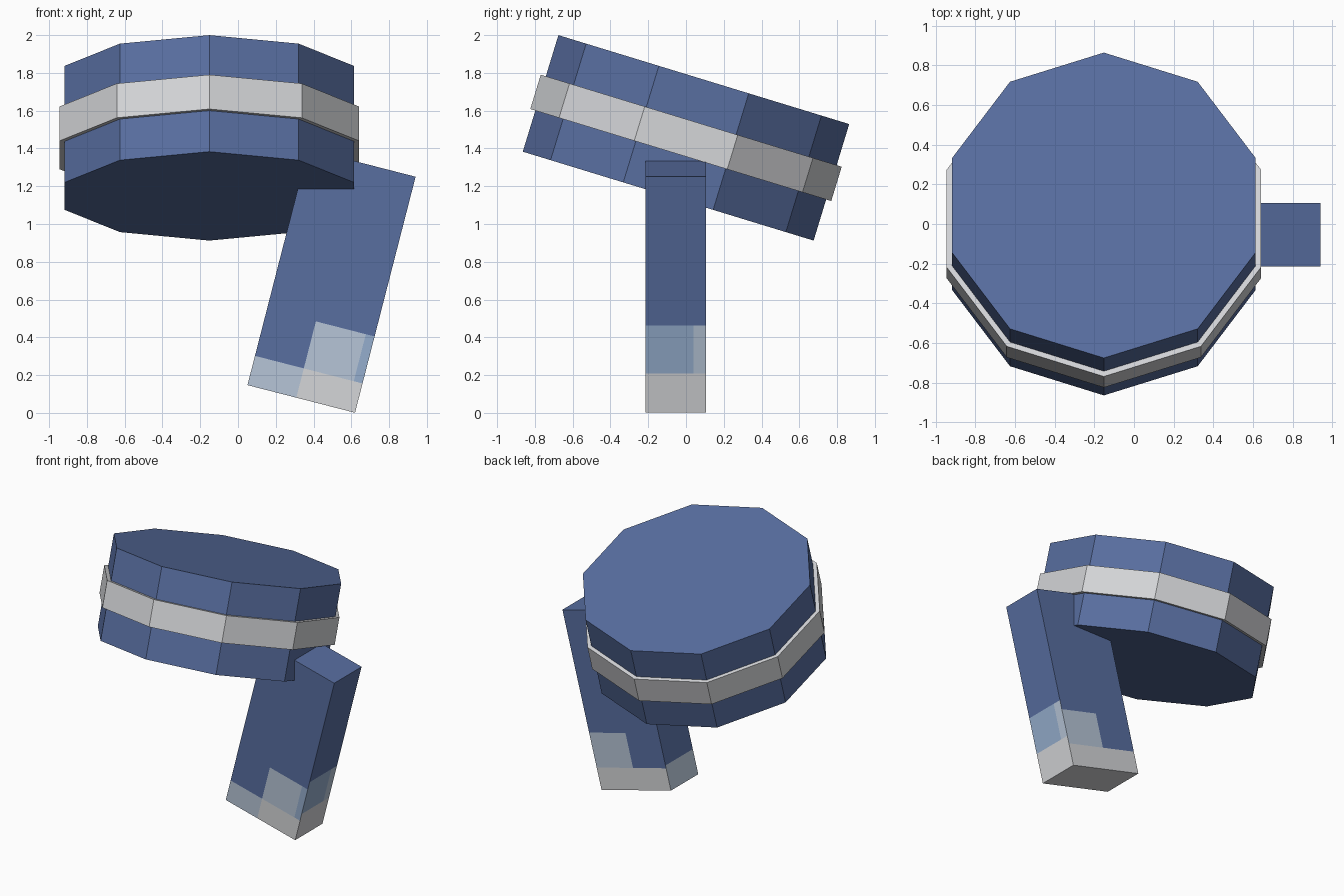
import bpy, bmesh, math

if "Cube" in bpy.data.objects:
    bpy.data.objects.remove(bpy.data.objects["Cube"])


def material(name, rgb):
    mat = bpy.data.materials.new(name)
    mat.diffuse_color = (*rgb, 1.0)
    mat.use_nodes = True
    mat.node_tree.nodes["Principled BSDF"].inputs["Base Color"].default_value = mat.diffuse_color
    return mat


BLUE = material("slate blue", (0.098, 0.156, 0.352))
GREY = material("light grey", (0.66, 0.67, 0.69))
PALE = material("pale blue", (0.47, 0.56, 0.68))
MID = material("mid blue", (0.30, 0.42, 0.61))


# Tilted ten-sided head with a raised band around its middle
def drum(name, radius, height, mat):
    bpy.ops.mesh.primitive_cylinder_add(
        vertices=10, radius=radius, depth=height,
        location=(-0.152, 0, 1.456), rotation=(math.radians(-17), 0, 0))
    obj = bpy.context.object
    obj.name = name
    obj.data.materials.append(mat)


drum("head_drum", 0.805, 0.645, BLUE)
drum("head_band", 0.833, 0.19, GREY)

# Leaning handle: each side is a grid of panels, coloured by cell
W, H, Y0, Y1 = 0.588, 1.29, -0.215, 0.105
B, G, P, M = range(4)
bm = bmesh.new()


def side(point, us, vs, colours):
    """Panels between the cuts us and vs; colours has one row per v step."""
    for j, row in enumerate(colours):
        for i, colour in enumerate(row):
            corners = [(us[i], vs[j]), (us[i + 1], vs[j]),
                       (us[i + 1], vs[j + 1]), (us[i], vs[j + 1])]
            face = bm.faces.new([bm.verts.new(point(u, v)) for u, v in corners])
            face.material_index = colour


# front
side(lambda u, v: (u, Y0, v), [0, 0.267, 0.54, W], [0, 0.16, 0.417, H],
     [(P, G, G), (B, P, M), (B, B, B)])
# back
side(lambda u, v: (u, Y1, v), [0, 0.28, W], [0, 0.16, 0.41, H],
     [(G, G), (B, P), (B, B)])
# right
side(lambda u, v: (W, u, v), [Y0, 0.04, Y1], [0, 0.215, 0.476, H],
     [(G, G), (M, P), (B, B)])
# left
side(lambda u, v: (0, u, v), [Y0, Y1], [0, 0.18, H], [(P,), (B,)])
# bottom and top
side(lambda u, v: (u, v, 0), [0, W], [Y0, Y1], [(G,)])
side(lambda u, v: (u, v, H), [0, W], [Y0, Y1], [(B,)])

bmesh.ops.remove_doubles(bm, verts=bm.verts, dist=0.0005)

# Turn every panel outward from the handle centre
bm.normal_update()
for face in bm.faces:
    c = face.calc_center_median()
    n = face.normal
    outward = (n.x * (c.x - W / 2) + n.y * (c.y - (Y0 + Y1) / 2)
               + n.z * (c.z - H / 2))
    if outward < 0:
        face.normal_flip()

mesh = bpy.data.meshes.new("handle")
bm.to_mesh(mesh)
bm.free()
for mat in (BLUE, GREY, PALE, MID):
    mesh.materials.append(mat)
handle = bpy.data.objects.new("handle", mesh)
handle.location = (0.05, 0, 0.147)
handle.rotation_euler = (0, math.radians(14.4), 0)
bpy.context.collection.objects.link(handle)
